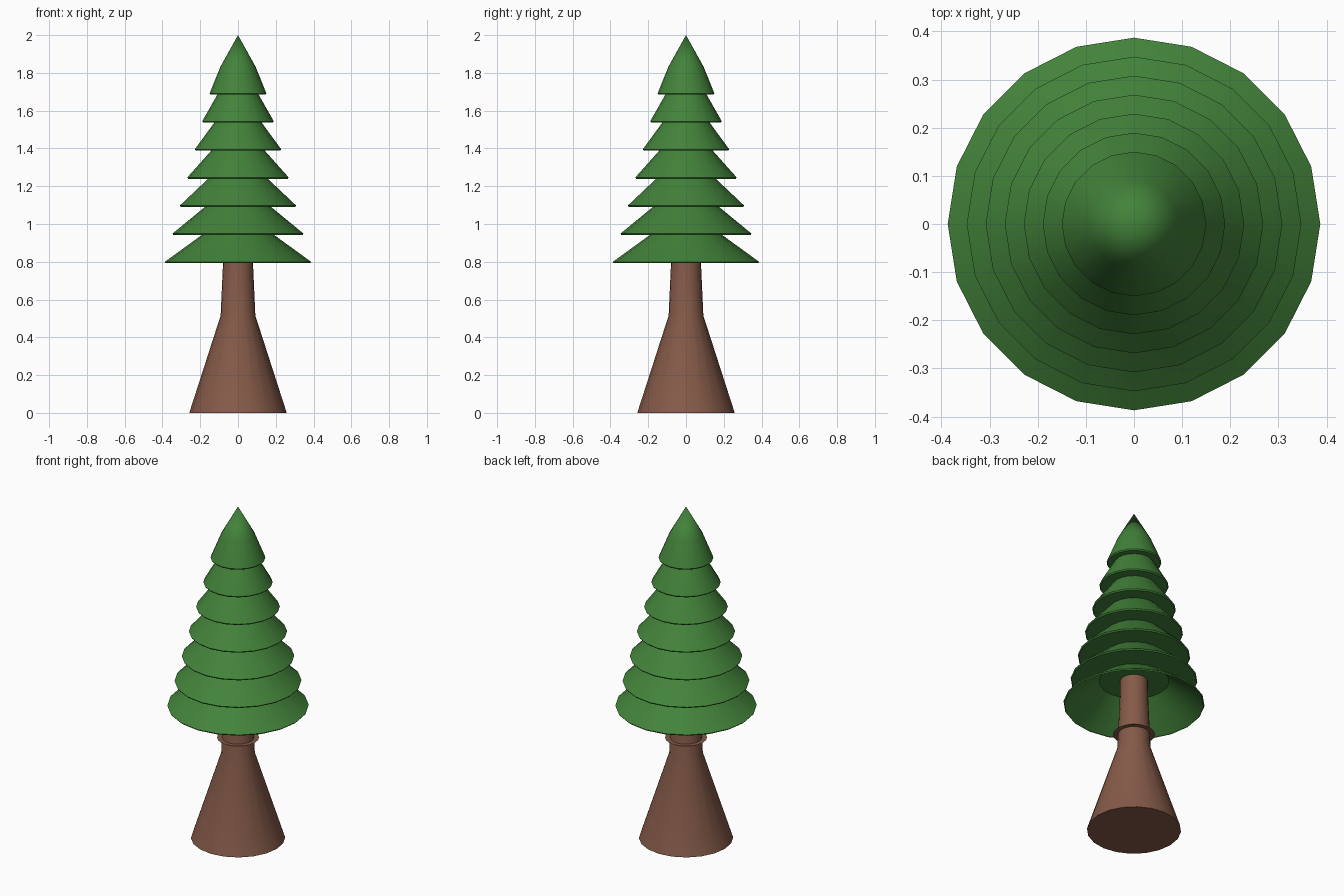
import bpy, bmesh, math

if "Cube" in bpy.data.objects:
    bpy.data.objects.remove(bpy.data.objects["Cube"])

SIDES = 20


def material(name, rgb):
    m = bpy.data.materials.new(name)
    m.diffuse_color = (*rgb, 1)
    m.use_nodes = True
    m.node_tree.nodes["Principled BSDF"].inputs["Base Color"].default_value = m.diffuse_color
    return m


def lathe(name, profile, mat, cap_bottom=False):
    """Revolve (radius, z) points around z; radius 0 closes to a tip."""
    bm = bmesh.new()
    rings = []
    for r, z in profile:
        if r == 0:
            rings.append([bm.verts.new((0, 0, z))] * SIDES)
        else:
            rings.append([bm.verts.new((r * math.cos(i * math.tau / SIDES),
                                        r * math.sin(i * math.tau / SIDES), z))
                          for i in range(SIDES)])
    for a, b in zip(rings, rings[1:]):
        for i in range(SIDES):
            j = (i + 1) % SIDES
            quad = [a[i], a[j], b[j], b[i]]
            bm.faces.new(list(dict.fromkeys(quad)))
    if cap_bottom:
        bm.faces.new(rings[0][::-1])
    me = bpy.data.meshes.new(name)
    bm.to_mesh(me)
    bm.free()
    me.materials.append(mat)
    ob = bpy.data.objects.new(name, me)
    bpy.context.collection.objects.link(ob)
    bpy.ops.object.select_all(action='DESELECT')
    ob.select_set(True)
    bpy.context.view_layer.objects.active = ob
    bpy.ops.object.shade_smooth_by_angle(angle=math.radians(35))
    return ob


green = material("leaf green", (0.055, 0.225, 0.042))
brown = material("bark brown", (0.235, 0.103, 0.066))

# Trunk with flared foot, running up into the foliage
lathe("trunk", [(0.258, 0), (0.092, 0.515), (0.079, 0.8), (0.075, 0.96)], brown, True)

# Thin flat collar around the trunk
lathe("trunk_collar", [(0.115, 0.605), (0.08, 0.605)], brown)

# Seven stacked foliage tiers; the lowest is open underneath
for i in range(7):
    r = 0.387 - 0.0395 * i
    z = 0.793 + 0.1487 * i
    lathe(f"foliage_tier_{i + 1}",
          [(r - 0.005, z), (r, z + 0.007),
           (0.42 * r + 0.03, z + 0.148), (0, min(z + 0.315, 2.0))],
          green, cap_bottom=i > 0)
